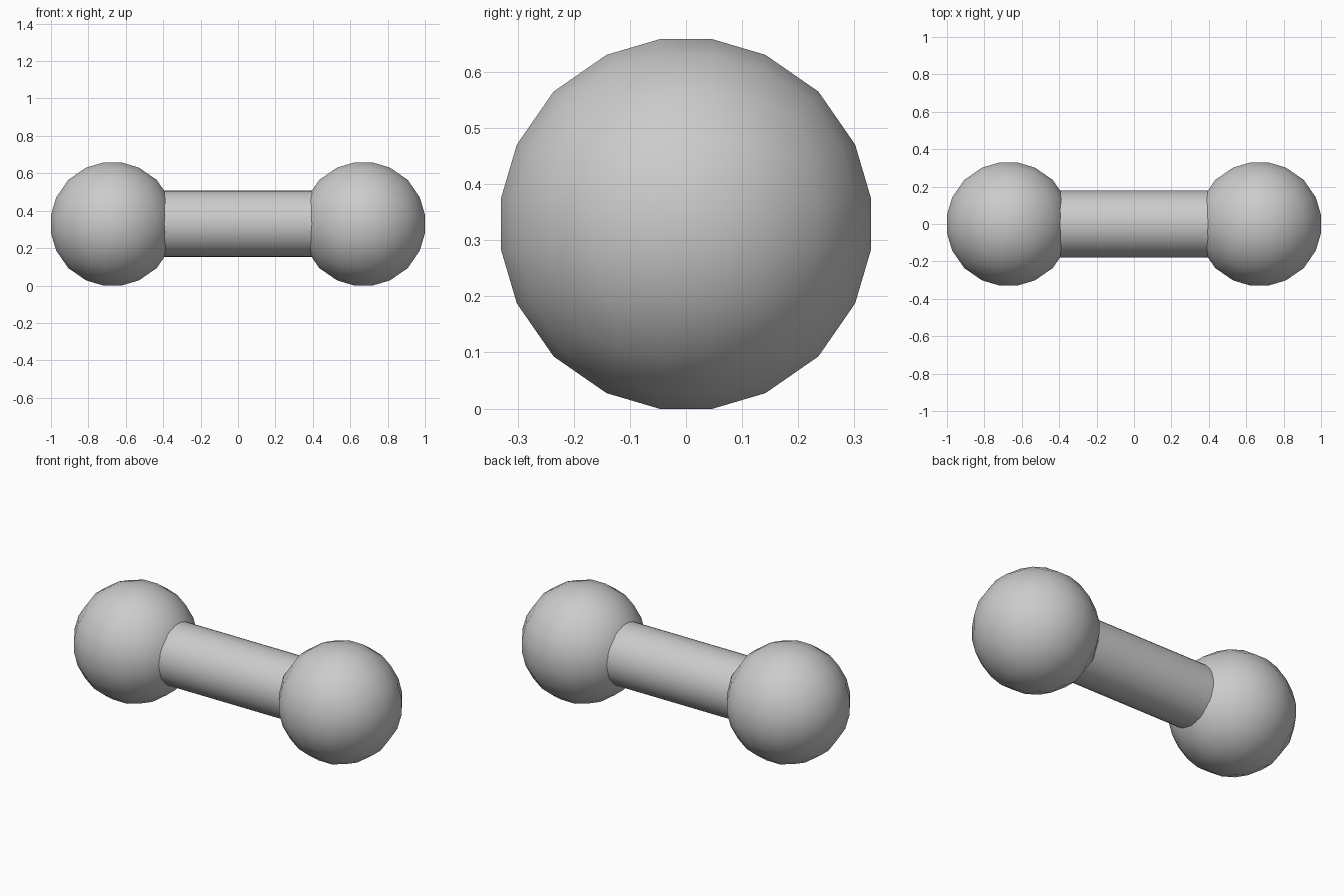
import bpy, bmesh, math
from mathutils import Vector

if "Cube" in bpy.data.objects:
    bpy.data.objects.remove(bpy.data.objects["Cube"])

R = 0.336          # ball radius
HALF = 0.329       # half extent of a ball along an axis
CX = 1 - HALF      # ball centre distance


def finish(bm, name, loc):
    bmesh.ops.recalc_face_normals(bm, faces=bm.faces)
    me = bpy.data.meshes.new(name)
    bm.to_mesh(me)
    bm.free()
    ob = bpy.data.objects.new(name, me)
    ob.location = loc
    bpy.context.collection.objects.link(ob)
    bpy.ops.object.select_all(action='DESELECT')
    ob.select_set(True)
    bpy.context.view_layer.objects.active = ob
    bpy.ops.object.shade_smooth_by_angle(angle=math.radians(40))
    return ob


def ball(name, x):
    # Quad sphere: a 5x5-per-side cube rounded onto a sphere
    bm = bmesh.new()
    bmesh.ops.create_cube(bm, size=2)
    bmesh.ops.subdivide_edges(bm, edges=bm.edges[:], cuts=4, use_grid_fill=True)

    def rounded(a, b, c):
        return a * math.sqrt(max(0, 1 - b*b/2 - c*c/2 + b*b*c*c/3))

    for v in bm.verts:
        a, b, c = v.co
        v.co = Vector((rounded(a, b, c), rounded(b, c, a), rounded(c, a, b))) * R
    return finish(bm, name, (x, 0, HALF))


# End weights
ball("left_ball", -CX)
ball("right_ball", CX)

# Handle bar, ends buried in the balls
bm = bmesh.new()
bmesh.ops.create_cone(bm, cap_ends=True, segments=32, radius1=0.178,
                      radius2=0.178, depth=1.1)
for v in bm.verts:
    v.co = Vector((v.co.z, v.co.y, -v.co.x))
finish(bm, "handle_bar", (0, 0, HALF + 0.002))
